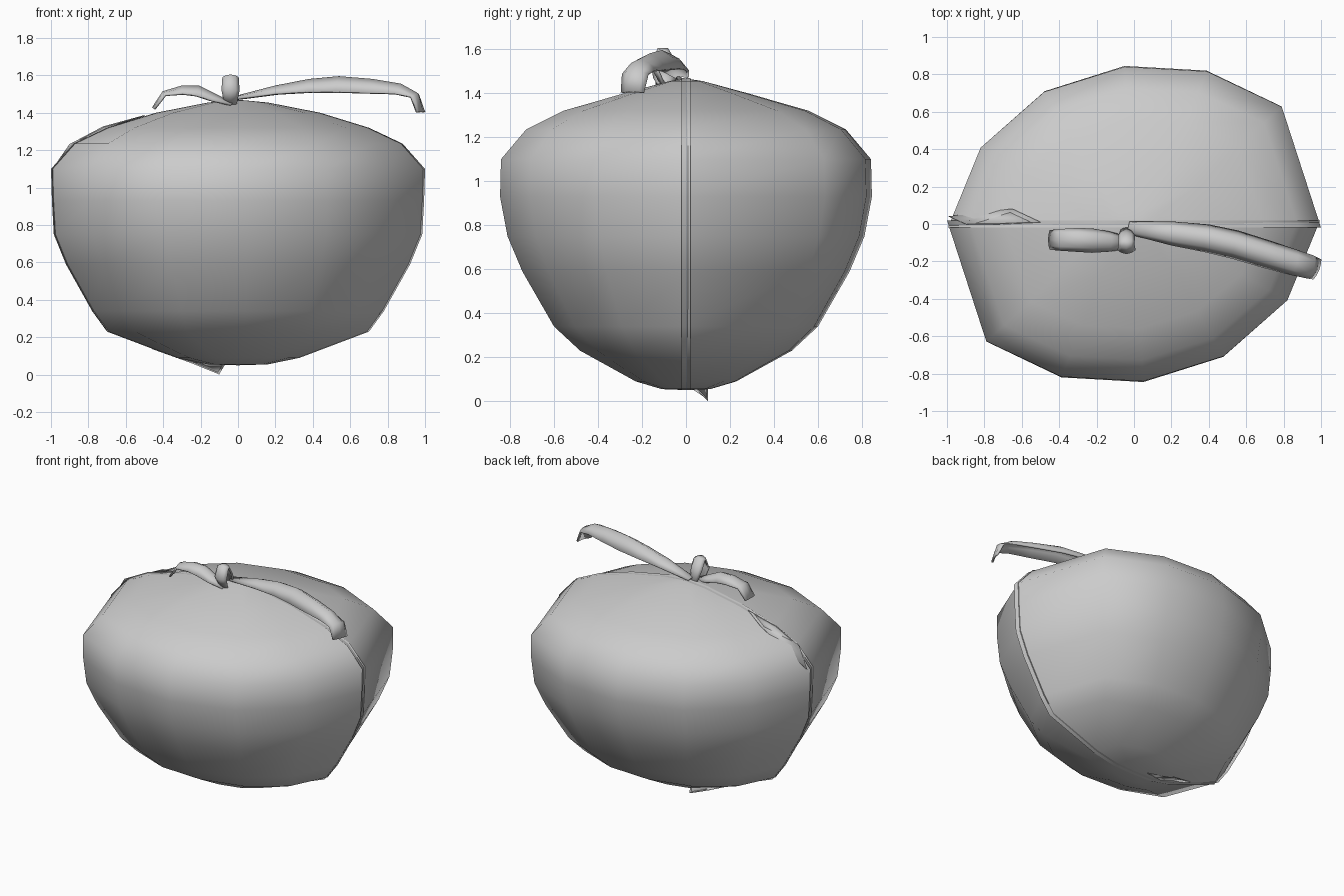
import bpy
from mathutils import Vector


def make_object(name, verts, faces, thickness=0.0):
    mesh = bpy.data.meshes.new(name)
    mesh.from_pydata(verts, [], faces)
    mesh.validate()
    mesh.polygons.foreach_set("use_smooth", [True] * len(mesh.polygons))
    obj = bpy.data.objects.new(name, mesh)
    bpy.context.collection.objects.link(obj)
    if thickness:
        mod = obj.modifiers.new("Thickness", "SOLIDIFY")
        mod.thickness = thickness
        mod.offset = 0
    return obj


def grid_faces(rows, cols):
    return [(r * cols + c, r * cols + c + 1, (r + 1) * cols + c + 1, (r + 1) * cols + c)
            for r in range(rows - 1) for c in range(cols - 1)]


# Fruit: half outline seen from above, and rings of (z, x scale, y scale)
OUTLINE = [(-1, 0.02), (-0.79, -0.63), (-0.39, -0.82), (0.05, -0.845),
           (0.48, -0.71), (0.82, -0.41), (0.995, 0.02)]
RINGS = [(0.055, 0.16, 0.13), (0.09, 0.33, 0.27), (0.23, 0.70, 0.57),
         (0.34, 0.78, 0.71), (0.59, 0.92, 0.88), (0.75, 0.985, 0.96),
         (0.93, 0.995, 1.0), (1.10, 1.0, 0.995), (1.235, 0.88, 0.86),
         (1.32, 0.70, 0.66), (1.40, 0.44, 0.33), (1.455, 0.16, 0.09)]


def fruit_half(name, turn):
    verts = []
    for z, sx, sy in RINGS:
        for i, (x, y) in enumerate(OUTLINE):
            seam = i in (0, len(OUTLINE) - 1)
            verts.append((turn * x * sx, turn * (y if seam else y * sy), z))
    n = len(OUTLINE)
    faces = grid_faces(len(RINGS), n)
    # close the crown and the base with fans
    bottom = len(verts)
    verts += [(0, turn * 0.02, 0.05), (0, turn * 0.02, 1.47)]
    last = (len(RINGS) - 1) * n
    for i in range(n - 1):
        faces.append((bottom, i + 1, i))
        faces.append((bottom + 1, last + i, last + i + 1))
    return make_object(name, verts, faces)


fruit_half("fruit_front_half", 1)
fruit_half("fruit_back_half", -1)

# Loose flaps of skin along the seam
make_object("skin_flap_base", [(-0.46, 0.02, 0.14), (-0.25, 0.10, 0.065), (-0.10, 0.10, 0.004),
                               (-0.07, 0.05, 0.055), (-0.2, 0.0, 0.07)],
            [(0, 1, 2, 3, 4)], 0.006)
make_object("skin_flap_side", [(0.42, 0.02, 0.14), (0.68, 0.01, 0.235), (0.77, 0.0, 0.34),
                               (0.62, 0.03, 0.25)], [(0, 1, 2, 3)], 0.006)
make_object("skin_flap_crown", [(-0.99, 0.04, 1.10), (-0.65, 0.08, 1.335), (-0.5, 0.01, 1.385),
                                (-0.72, 0.0, 1.325), (-0.9, 0.0, 1.23)],
            [(0, 1, 2, 3, 4)], 0.006)


def leaf(name, path, widths, droops, side=None):
    """Arched strip along a path; the crown of the arch follows the path."""
    pts = [Vector(p) for p in path]
    verts = []
    for i, p in enumerate(pts):
        tangent = (pts[min(i + 1, len(pts) - 1)] - pts[max(i - 1, 0)]).normalized()
        across = side or tangent.cross(Vector((0, 0, 1))).normalized()
        down = across.cross(tangent).normalized() * -1
        for t in (-1, -0.6, 0, 0.6, 1):
            verts.append(p + across * t * widths[i] + down * droops[i] * t * t)
    return make_object(name, verts, grid_faces(len(pts), 5), 0.012)


# Leaves
leaf("long_leaf",
     [(-0.03, -0.02, 1.48), (0.2, -0.05, 1.54), (0.38, -0.075, 1.575), (0.54, -0.11, 1.59),
      (0.72, -0.165, 1.575), (0.87, -0.21, 1.55), (0.96, -0.235, 1.50), (0.985, -0.245, 1.405)],
     [0.03, 0.06, 0.07, 0.072, 0.07, 0.065, 0.06, 0.055],
     [0.01, 0.04, 0.065, 0.08, 0.07, 0.05, 0.025, 0.01])
leaf("short_leaf",
     [(-0.03, -0.10, 1.45), (-0.12, -0.095, 1.495), (-0.21, -0.09, 1.54), (-0.30, -0.085, 1.54),
      (-0.40, -0.085, 1.51), (-0.455, -0.085, 1.425)],
     [0.03, 0.05, 0.06, 0.06, 0.055, 0.05],
     [0.01, 0.035, 0.05, 0.04, 0.02, 0.01])
leaf("stub_leaf",
     [(-0.04, -0.02, 1.45), (-0.04, -0.05, 1.54), (-0.04, -0.085, 1.60), (-0.04, -0.125, 1.60),
      (-0.04, -0.155, 1.52), (-0.04, -0.11, 1.44)],
     [0.025, 0.042, 0.04, 0.04, 0.045, 0.03],
     [0.01, 0.02, 0.02, 0.02, 0.02, 0.01], Vector((-1, 0, 0)))
